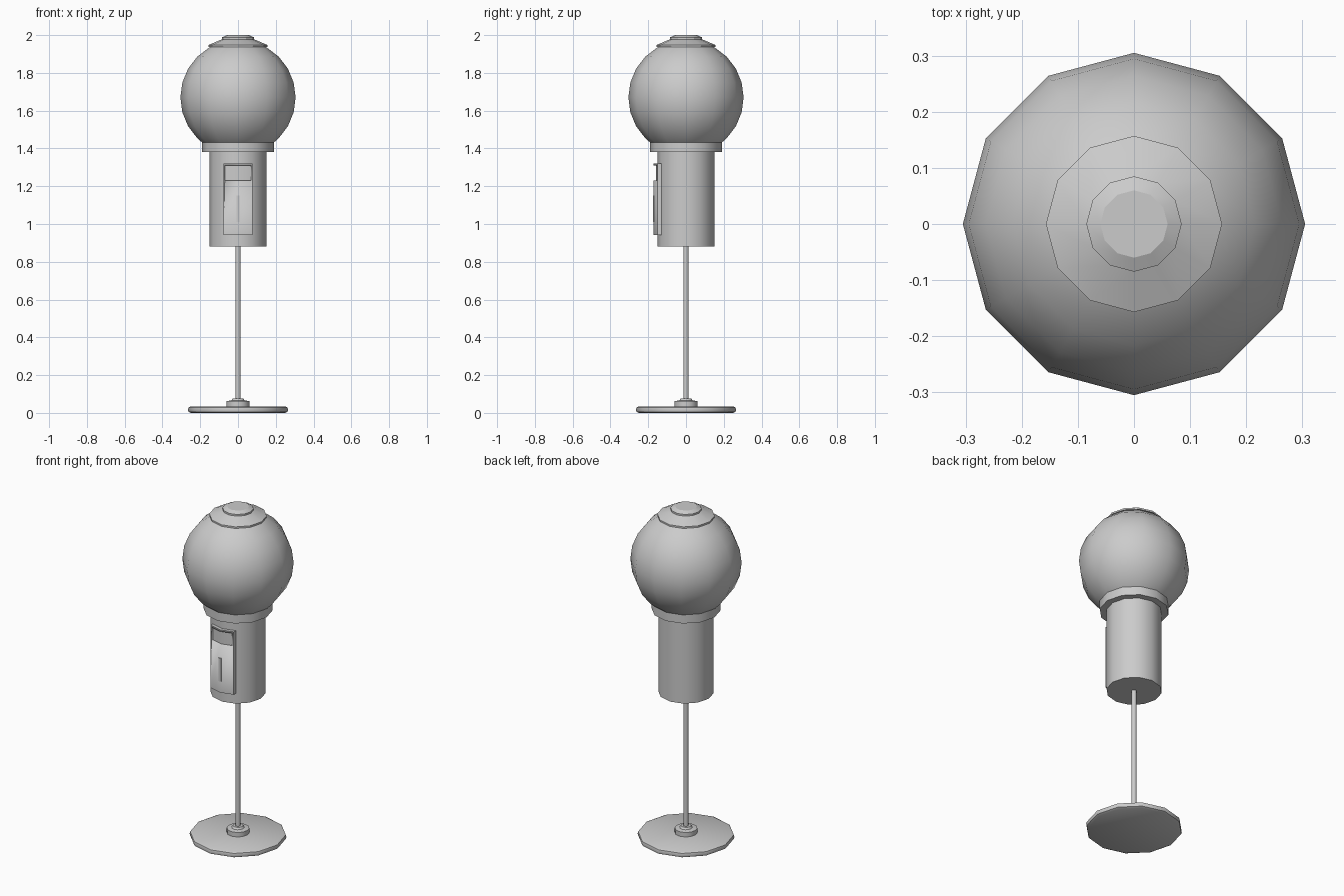
import bpy, bmesh
from math import sin, cos, pi, radians, sqrt

if "Cube" in bpy.data.objects:
    bpy.data.objects.remove(bpy.data.objects["Cube"])

SIDES = 12


def finish(name, bm, angle):
    bmesh.ops.recalc_face_normals(bm, faces=bm.faces[:])
    me = bpy.data.meshes.new(name)
    bm.to_mesh(me)
    bm.free()
    ob = bpy.data.objects.new(name, me)
    bpy.context.collection.objects.link(ob)
    if angle:
        bpy.ops.object.select_all(action='DESELECT')
        ob.select_set(True)
        bpy.context.view_layer.objects.active = ob
        bpy.ops.object.shade_smooth_by_angle(angle=radians(angle))
    return ob


def lathe(name, profile, angle=40):
    """Closed 12-sided solid from (radius, z) points listed bottom to top."""
    bm = bmesh.new()
    rings = [[bm.verts.new((r * cos(2 * pi * i / SIDES), r * sin(2 * pi * i / SIDES), z))
              for i in range(SIDES)] for r, z in profile]
    for a, b in zip(rings, rings[1:]):
        for i in range(SIDES):
            j = (i + 1) % SIDES
            bm.faces.new((a[i], a[j], b[j], b[i]))
    bm.faces.new(rings[0])
    bm.faces.new(rings[-1])
    return finish(name, bm, angle)


def curved_plate(name, half_w, y_back, y_front, z0, z1):
    """Plate wrapped over the two front facets; y values are at the centre line."""
    bend = half_w * 0.268
    outline = [(-half_w, y_back + bend), (-half_w, y_front + bend), (0, y_front),
               (half_w, y_front + bend), (half_w, y_back + bend), (0, y_back)]
    bm = bmesh.new()
    low, high = [[bm.verts.new((x, y, z)) for x, y in outline] for z in (z0, z1)]
    n = len(outline)
    for i in range(n):
        j = (i + 1) % n
        bm.faces.new((low[i], low[j], high[j], high[i]))
    bm.faces.new(low)
    bm.faces.new(high)
    return finish(name, bm, 40)


# stand
lathe("base_plate", [(0.25, 0), (0.262, 0.006), (0.265, 0.017), (0.262, 0.029), (0.25, 0.035)])
lathe("pole_socket", [(0.062, 0.033), (0.062, 0.062), (0.035, 0.066), (0.028, 0.077)])
lathe("pole", [(0.014, 0.03), (0.014, 0.9)])

# body and collar
lathe("body", [(0.152, 0.88), (0.152, 1.39)])
lathe("collar", [(0.19, 1.38), (0.19, 1.432)])

# globe, cut flat at the collar and lid
R, CZ = 0.305, 1.67
dzs = [-0.24] + [R * sin(radians(a)) for a in range(-45, 61, 15)] + [0.272]
lathe("globe", [(sqrt(R * R - d * d), CZ + d) for d in dzs])

# lid
lathe("lid", [(0.157, 1.937), (0.157, 1.947), (0.085, 1.978)], 20)
lathe("lid_button", [(0.085, 1.975), (0.085, 1.988), (0.06, 2.0)], 20)

# dispenser panel with recessed window and raised coin handle
panel = curved_plate("front_panel", 0.077, -0.15, -0.172, 0.942, 1.32)
cutter = curved_plate("window_cutter", 0.069, -0.159, -0.2, 1.23, 1.31)
cutter.hide_render = True
cutter.hide_viewport = True
mod = panel.modifiers.new("window", 'BOOLEAN')
mod.operation = 'DIFFERENCE'
mod.solver = 'EXACT'
mod.object = cutter
curved_plate("coin_handle", 0.008, -0.165, -0.176, 1.01, 1.15)
